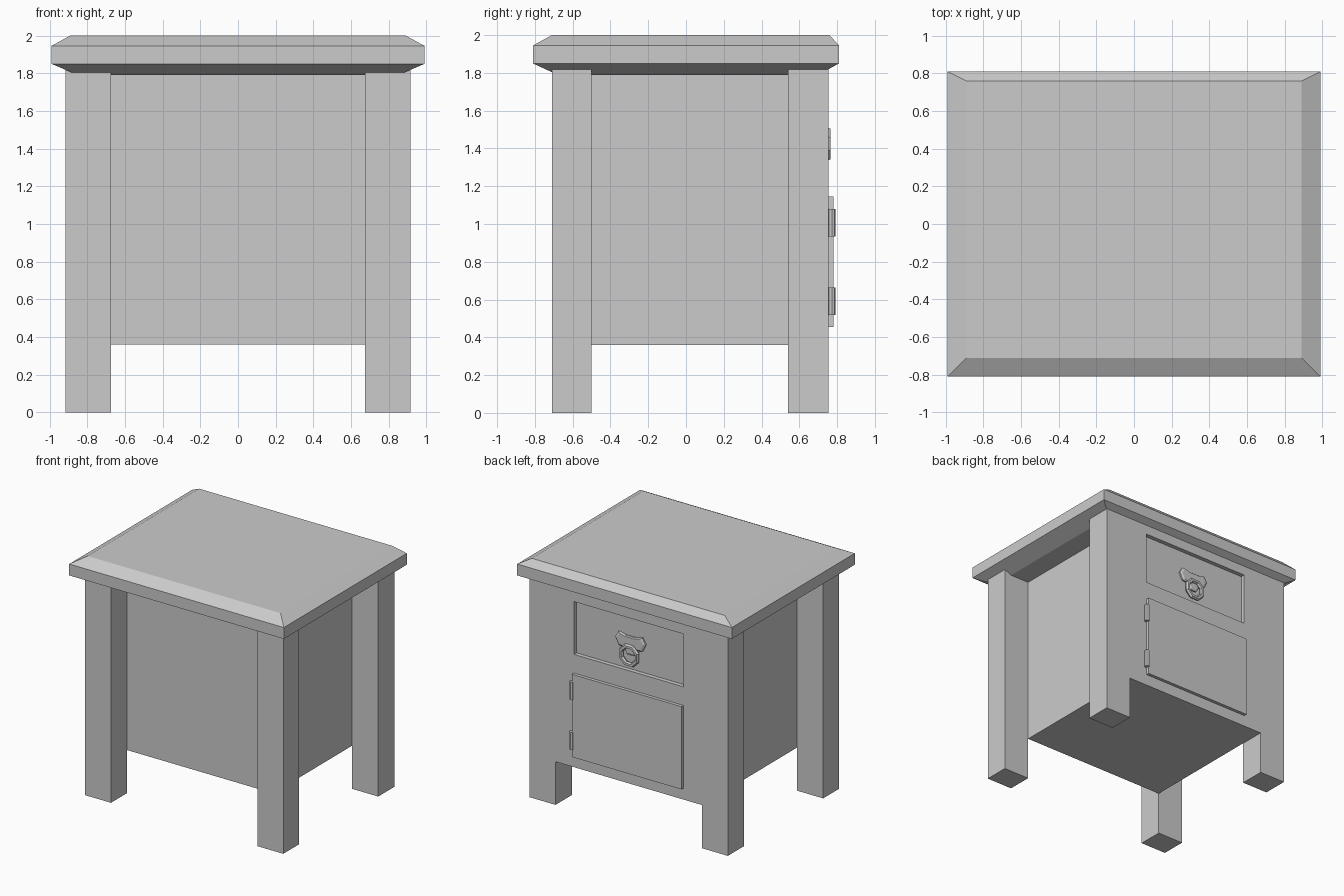
import bpy, bmesh, math
from mathutils import Matrix

cube = bpy.data.objects.get("Cube")
if cube:
    bpy.data.objects.remove(cube, do_unlink=True)

grey = bpy.data.materials.new("plain grey")
grey.use_nodes = True
grey.diffuse_color = (0.6, 0.6, 0.6, 1)
grey.node_tree.nodes["Principled BSDF"].inputs["Base Color"].default_value = (0.6, 0.6, 0.6, 1)


def add_object(name, bm):
    bmesh.ops.recalc_face_normals(bm, faces=bm.faces)
    mesh = bpy.data.meshes.new(name)
    bm.to_mesh(mesh)
    bm.free()
    mesh.materials.append(grey)
    obj = bpy.data.objects.new(name, mesh)
    bpy.context.scene.collection.objects.link(obj)
    return obj


def box(name, x, y, z):
    bm = bmesh.new()
    bmesh.ops.create_cube(bm, size=1)
    for v in bm.verts:
        v.co = [(lo + hi) / 2 + c * (hi - lo) for c, (lo, hi) in zip(v.co, (x, y, z))]
    return add_object(name, bm)


# Table top: stacked rectangles (half width, front y, back y, height)
bm = bmesh.new()
layers = [(0.85, -0.68, 0.70, 1.79), (0.99, -0.81, 0.81, 1.85),
          (0.99, -0.81, 0.81, 1.945), (0.89, -0.71, 0.76, 2.0)]
rings = [[bm.verts.new(p) for p in ((-w, f, z), (w, f, z), (w, b, z), (-w, b, z))]
         for w, f, b, z in layers]
bm.faces.new(rings[0])
bm.faces.new(rings[-1])
for low, high in zip(rings, rings[1:]):
    for i in range(4):
        j = (i + 1) % 4
        bm.faces.new((low[i], low[j], high[j], high[i]))
add_object("table_top", bm)

# Legs, tucked into the sloping underside of the top
for side, x in (("right", (-0.915, -0.675)), ("left", (0.675, 0.915))):
    for end, y in (("front", (-0.71, -0.50)), ("back", (0.54, 0.755))):
        box(f"{end}_{side}_leg", x, y, (0, 1.83))

# Cabinet body with the drawer front set into its +y face
BACK, RECESS = 0.755, 0.72
bm = bmesh.new()
xs, zs = (-0.675, -0.505, 0.505, 0.675), (0.36, 1.30, 1.74, 1.83)
grid = [[bm.verts.new((x, BACK, z)) for x in xs] for z in zs]
for r in range(3):
    for c in range(3):
        if (r, c) != (1, 1):
            bm.faces.new((grid[r][c], grid[r][c + 1], grid[r + 1][c + 1], grid[r + 1][c]))
rim = [grid[1][1], grid[1][2], grid[2][2], grid[2][1]]
inner = [bm.verts.new((v.co.x, RECESS, v.co.z)) for v in rim]
bm.faces.new(inner)
for i in range(4):
    j = (i + 1) % 4
    bm.faces.new((rim[i], rim[j], inner[j], inner[i]))
outer = grid[0] + [grid[1][3], grid[2][3]] + grid[3][::-1] + [grid[2][0], grid[1][0]]
far = [bm.verts.new((v.co.x, -0.50, v.co.z)) for v in outer]
bm.faces.new(far)
for i in range(len(outer)):
    j = (i + 1) % len(outer)
    bm.faces.new((outer[i], outer[j], far[j], far[i]))
add_object("cabinet_body", bm)

# Door and its two hinges
box("door", (-0.505, 0.505), (0.74, 0.782), (0.455, 1.145))
for name, z in (("lower_hinge", 0.59), ("upper_hinge", 1.007)):
    bm = bmesh.new()
    bmesh.ops.create_cone(bm, cap_ends=True, segments=8, radius1=0.02, radius2=0.02, depth=0.145,
                          matrix=Matrix.Translation((0.512, 0.772, z)))
    add_object(name, bm)

# Drawer handle plate: mirrored half outline, narrower at its outer face
half = [(0, 0.045), (0.05, 0.045), (0.11, 0.06), (0.14, 0.01),
        (0.11, -0.05), (0.06, -0.06), (0.03, -0.11)]
outline = half + [(-x, z) for x, z in half[:0:-1]]
bm = bmesh.new()
loops = [[bm.verts.new((x * s, y, 1.53 + z * s)) for x, z in outline]
         for y, s in ((RECESS - 0.005, 1), (RECESS + 0.012, 1), (RECESS + 0.02, 0.85))]
bm.faces.new(loops[0])
bm.faces.new(loops[-1])
for a, b in zip(loops, loops[1:]):
    for i in range(len(a)):
        j = (i + 1) % len(a)
        bm.faces.new((a[i], a[j], b[j], b[i]))
add_object("handle_plate", bm)

# Pull ring hanging from the plate
bm = bmesh.new()
SEG, TUBE = 8, 6
ring = []
for i in range(SEG):
    a = 2 * math.pi * (i + 0.5) / SEG
    ring.append([])
    for k in range(TUBE):
        t = 2 * math.pi * k / TUBE
        r = 0.078 + 0.019 * math.cos(t)
        ring[i].append(bm.verts.new((r * math.cos(a), 0.748 + 0.019 * math.sin(t),
                                     1.424 + r * math.sin(a))))
for i in range(SEG):
    n = (i + 1) % SEG
    for k in range(TUBE):
        m = (k + 1) % TUBE
        bm.faces.new((ring[i][k], ring[n][k], ring[n][m], ring[i][m]))
add_object("pull_ring", bm)
